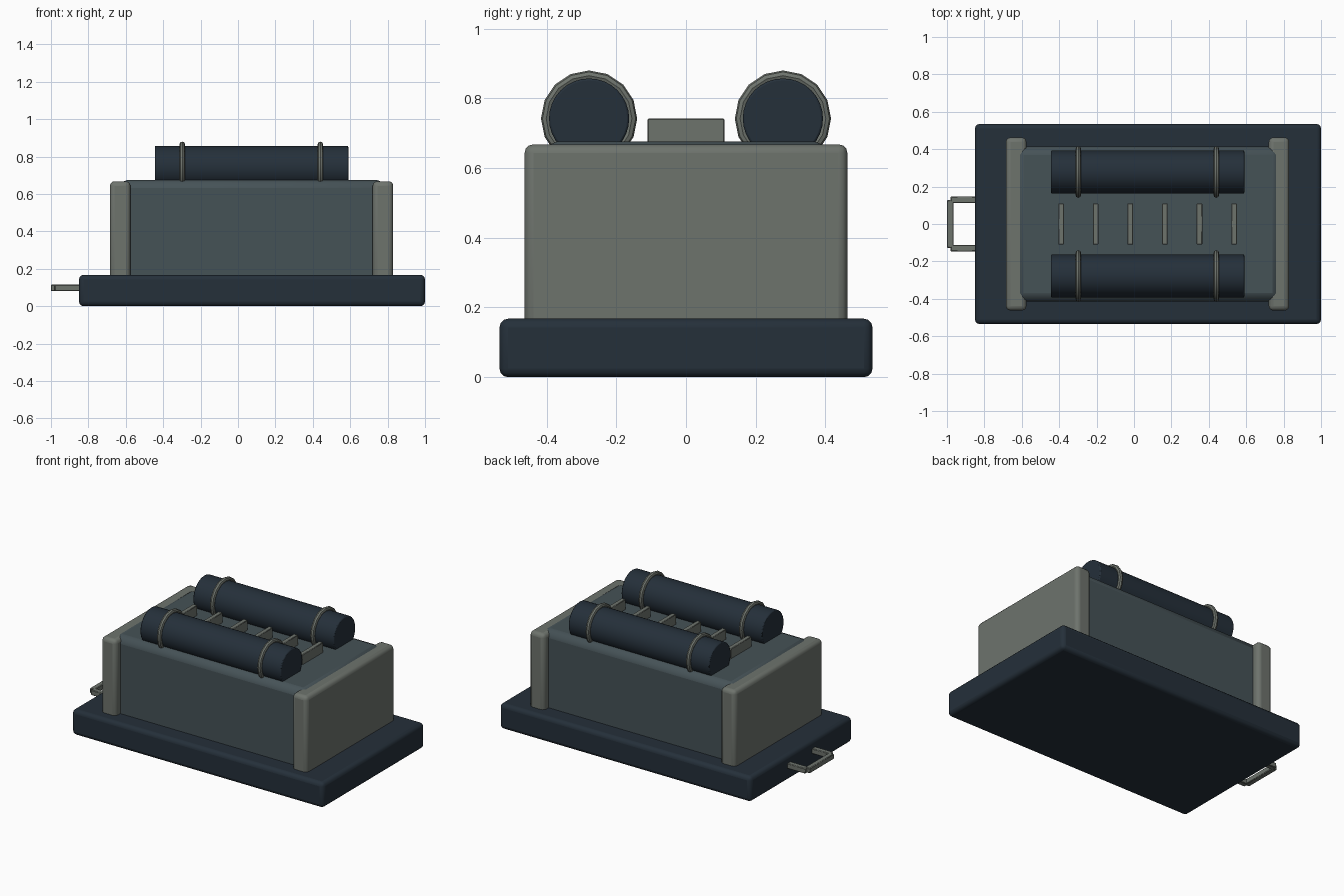
import bpy, math

if "Cube" in bpy.data.objects:
    bpy.data.objects.remove(bpy.data.objects["Cube"])


def material(name, rgb):
    m = bpy.data.materials.new(name)
    m.diffuse_color = (*rgb, 1)
    m.use_nodes = True
    m.node_tree.nodes["Principled BSDF"].inputs["Base Color"].default_value = m.diffuse_color
    return m


NAVY = material("dark navy", (0.018, 0.029, 0.042))
SLATE = material("slate blue", (0.060, 0.084, 0.094))
GREY = material("warm grey", (0.155, 0.172, 0.152))


def finish(ob, name, mat, bevel=0, segments=3):
    ob.name = name
    ob.data.materials.append(mat)
    if bevel:
        b = ob.modifiers.new("bevel", 'BEVEL')
        b.width, b.segments, b.limit_method = bevel, segments, 'ANGLE'
    bpy.ops.object.shade_smooth_by_angle(angle=math.radians(35))
    return ob


def box(name, x, y, z, mat, bevel=0, segments=3):
    lo, hi = zip(x, y, z)
    bpy.ops.mesh.primitive_cube_add(size=1, location=[(a + b) / 2 for a, b in zip(lo, hi)])
    ob = bpy.context.object
    ob.scale = [b - a for a, b in zip(lo, hi)]
    bpy.ops.object.transform_apply(location=False, rotation=False, scale=True)
    return finish(ob, name, mat, bevel, segments)


# base slab, main housing and the two end plates
box("base", (-0.85, 1.0), (-0.535, 0.535), (0, 0.168), NAVY, 0.025)
box("housing", (-0.635, 0.785), (-0.415, 0.415), (0.1, 0.676), SLATE, 0.045, 2)
box("left_end_plate", (-0.685, -0.575), (-0.463, 0.463), (0.1, 0.668), GREY, 0.025)
box("right_end_plate", (0.72, 0.83), (-0.463, 0.463), (0.1, 0.668), GREY, 0.025)

# cooling ribs between the tanks
for i in range(6):
    x = -0.39 + 0.185 * i
    box(f"rib_{i + 1}", (x - 0.015, x + 0.015), (-0.11, 0.11), (0.64, 0.742), GREY, 0.003, 1)

# two tanks, each held by two straps
for side, y in (("front", -0.278), ("back", 0.278)):
    bpy.ops.mesh.primitive_cylinder_add(vertices=32, radius=0.115, depth=1.035,
                                        location=(0.0725, y, 0.742),
                                        rotation=(0, math.pi / 2, 0))
    finish(bpy.context.object, f"{side}_tank", NAVY, 0.006, 2)
    for i, x in enumerate((-0.298, 0.44)):
        bpy.ops.mesh.primitive_torus_add(major_segments=16, minor_segments=8,
                                         major_radius=0.123, minor_radius=0.015,
                                         location=(x, y, 0.742),
                                         rotation=(0, math.pi / 2, 0))
        finish(bpy.context.object, f"{side}_strap_{i + 1}", GREY)

# pull handle on the left end
box("handle_bar", (-1.0, -0.965), (-0.128, 0.128), (0.08, 0.115), GREY, 0.004, 1)
for side, s in (("front", -1), ("back", 1)):
    box(f"handle_{side}_arm", (-0.98, -0.83), sorted((s * 0.112, s * 0.147)),
        (0.08, 0.115), GREY, 0.004, 1)
